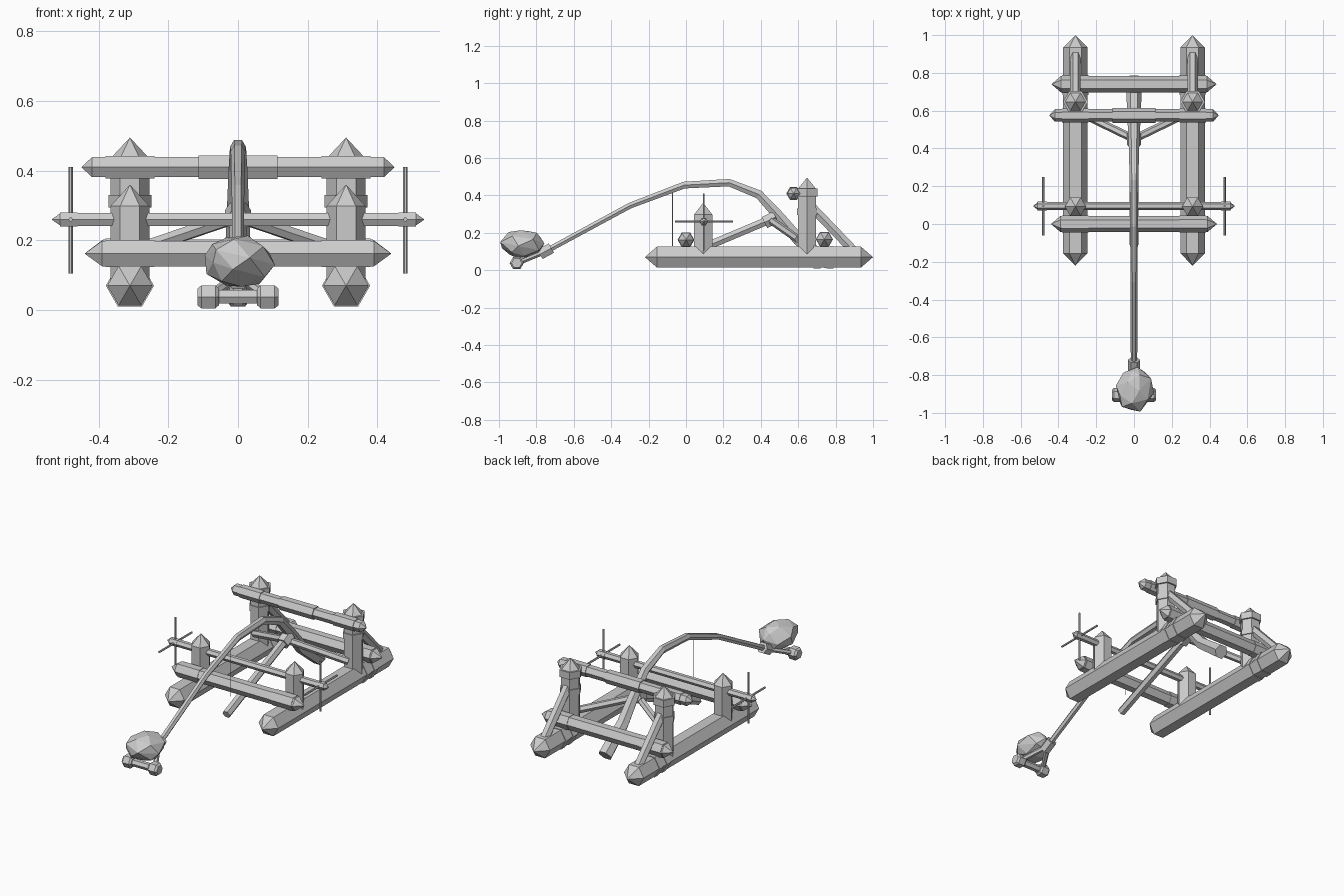
import bpy, bmesh, math, random
from mathutils import Vector

if "Cube" in bpy.data.objects:
    bpy.data.objects.remove(bpy.data.objects["Cube"], do_unlink=True)

grey = bpy.data.materials.new("plain grey")
grey.use_nodes = True
grey.diffuse_color = (0.6, 0.6, 0.6, 1)
grey.node_tree.nodes["Principled BSDF"].inputs["Base Color"].default_value = (0.6, 0.6, 0.6, 1)


def finish(name, bm):
    bmesh.ops.recalc_face_normals(bm, faces=bm.faces)
    mesh = bpy.data.meshes.new(name)
    bm.to_mesh(mesh)
    bm.free()
    mesh.materials.append(grey)
    obj = bpy.data.objects.new(name, mesh)
    bpy.context.collection.objects.link(obj)
    return obj


def loft(name, path, radii, sides=6):
    """Faceted timber along a path; a zero radius makes a pointed end."""
    path = [Vector(p) for p in path]
    bm = bmesh.new()
    rings = []
    for i, (p, r) in enumerate(zip(path, radii)):
        axis = (path[min(i + 1, len(path) - 1)] - path[max(i - 1, 0)]).normalized()
        side = axis.cross(Vector((0, 0, 1)))
        side = side.normalized() if side.length > 0.01 else Vector((1, 0, 0))
        up = side.cross(axis)
        if r == 0:
            rings.append([bm.verts.new(p)])
            continue
        ring = []
        for k in range(sides):
            a = math.tau * k / sides
            ring.append(bm.verts.new(p + r * (math.cos(a) * side + math.sin(a) * up)))
        rings.append(ring)
    for a, b in zip(rings, rings[1:]):
        for k in range(sides):
            n = (k + 1) % sides
            if len(a) == 1:
                bm.faces.new((a[0], b[k], b[n]))
            elif len(b) == 1:
                bm.faces.new((a[k], a[n], b[0]))
            else:
                bm.faces.new((a[k], a[n], b[n], b[k]))
    for ring in (rings[0], rings[-1]):
        if len(ring) > 1:
            bm.faces.new(ring)
    return finish(name, bm)


def beam(name, p, q, r, tip_start=0, tip_end=0):
    """Straight timber with optional pointed ends inside its length."""
    p, q = Vector(p), Vector(q)
    d = (q - p).normalized()
    path, radii = [p + d * tip_start, q - d * tip_end], [r, r]
    if tip_start:
        path, radii = [p] + path, [0] + radii
    if tip_end:
        path, radii = path + [q], radii + [0]
    return loft(name, path, radii)


def crossbeam(name, half, y, z, r, tip):
    beam(name, (-half, y, z), (half, y, z), r, tip, tip)


# Mirrored side frames
for s, side in ((1, "left"), (-1, "right")):
    x = 0.31 * s
    beam(side + "_base_rail", (x, -0.22, 0.07), (x, 1.0, 0.07), 0.065, 0.065, 0.065)
    for y in (0.7, 0.77):
        beam(side + "_rail_binding", (x, y - 0.018, 0.07), (x, y + 0.018, 0.07), 0.069)
    beam(side + "_front_post", (x, 0.092, 0.08), (x, 0.092, 0.36), 0.056, 0, 0.062)
    beam(side + "_rear_post", (x, 0.647, 0.08), (x, 0.647, 0.495), 0.056, 0, 0.06)
    beam(side + "_post_cap_band", (x, 0.647, 0.395), (x, 0.647, 0.437), 0.066)
    beam(side + "_post_lower_band", (x, 0.647, 0.295), (x, 0.647, 0.33), 0.062)
    beam(side + "_rear_brace", (x, 0.91, 0.09), (x, 0.67, 0.34), 0.028)
    beam(side + "_pivot_strut", (0, 0.45, 0.27), (x, 0.6, 0.165), 0.021)
    # Bindings where the crossbeams meet the posts
    for y, z, r in ((0.575, 0.41, 0.037), (0.74, 0.165, 0.046), (0, 0.162, 0.045)):
        beam(side + "_beam_binding", (x - 0.07 * s, y, z), (x + 0.07 * s, y, z), r)
    # Winch handle spokes
    hx = 0.48 * s
    beam(side + "_handle_upright", (hx, 0.095, 0.105), (hx, 0.095, 0.41), 0.006)
    beam(side + "_handle_level", (hx, -0.06, 0.26), (hx, 0.25, 0.26), 0.006)
    beam(side + "_axle_collar", (0.46 * s, 0.095, 0.26), (0.51 * s, 0.095, 0.26), 0.023)
    # Sling fork and its end knob
    beam(side + "_sling_fork", (0, -0.75, 0.1), (0.085 * s, -0.905, 0.037), 0.014)
    loft(side + "_sling_knob",
         [(v * s, -0.905, 0.038) for v in (0.055, 0.065, 0.105, 0.116)],
         [0.028, 0.038, 0.038, 0.028])

# Crossbeams and winch axle
crossbeam("front_crossbeam", 0.44, 0, 0.162, 0.042, 0.05)
crossbeam("rear_crossbeam", 0.437, 0.74, 0.165, 0.043, 0.05)
crossbeam("top_crossbeam", 0.449, 0.575, 0.41, 0.033, 0.03)
crossbeam("top_beam_padding", 0.113, 0.575, 0.41, 0.039, 0)
crossbeam("winch_axle", 0.535, 0.095, 0.26, 0.021, 0.026)
crossbeam("sling_bar", 0.09, -0.905, 0.038, 0.022, 0)

# Bent throwing arm
loft("throwing_arm",
     [(0, -0.78, 0.085), (0, -0.3, 0.345), (0, -0.01, 0.455), (0, 0.23, 0.468),
      (0, 0.39, 0.405), (0, 0.5, 0.285), (0, 0.6, 0.165), (0, 0.765, 0.04)],
     [0.017, 0.018, 0.021, 0.023, 0.027, 0.032, 0.037, 0.042])
beam("arm_end_collar", (0, -0.78, 0.085), (0, -0.72, 0.118), 0.033)

# Pivot hub and its central support
beam("pivot_hub", (0, 0.42, 0.255), (0, 0.48, 0.285), 0.038)
beam("central_support", (0, -0.11, 0.035), (0, 0.46, 0.275), 0.025)
beam("trigger_cord", (0, -0.072, 0.13), (0, -0.072, 0.43), 0.002)

# Faceted boulder: hull of jittered points on a squashed sphere
random.seed(4)
rock = bmesh.new()
count = 24
for i in range(count):
    h = 1 - 2 * (i + 0.5) / count
    a = i * 2.39996 + random.uniform(-0.3, 0.3)
    w = math.sqrt(1 - h * h)
    k = random.uniform(0.92, 1.08)
    rock.verts.new((0.105 * k * w * math.cos(a),
                    -0.878 + 0.12 * min(k, 1.02) * w * math.sin(a),
                    0.14 + 0.082 * k * h))
hull = bmesh.ops.convex_hull(rock, input=rock.verts)
bmesh.ops.delete(rock, geom=[v for v in rock.verts if not v.link_faces], context="VERTS")
finish("boulder", rock)
